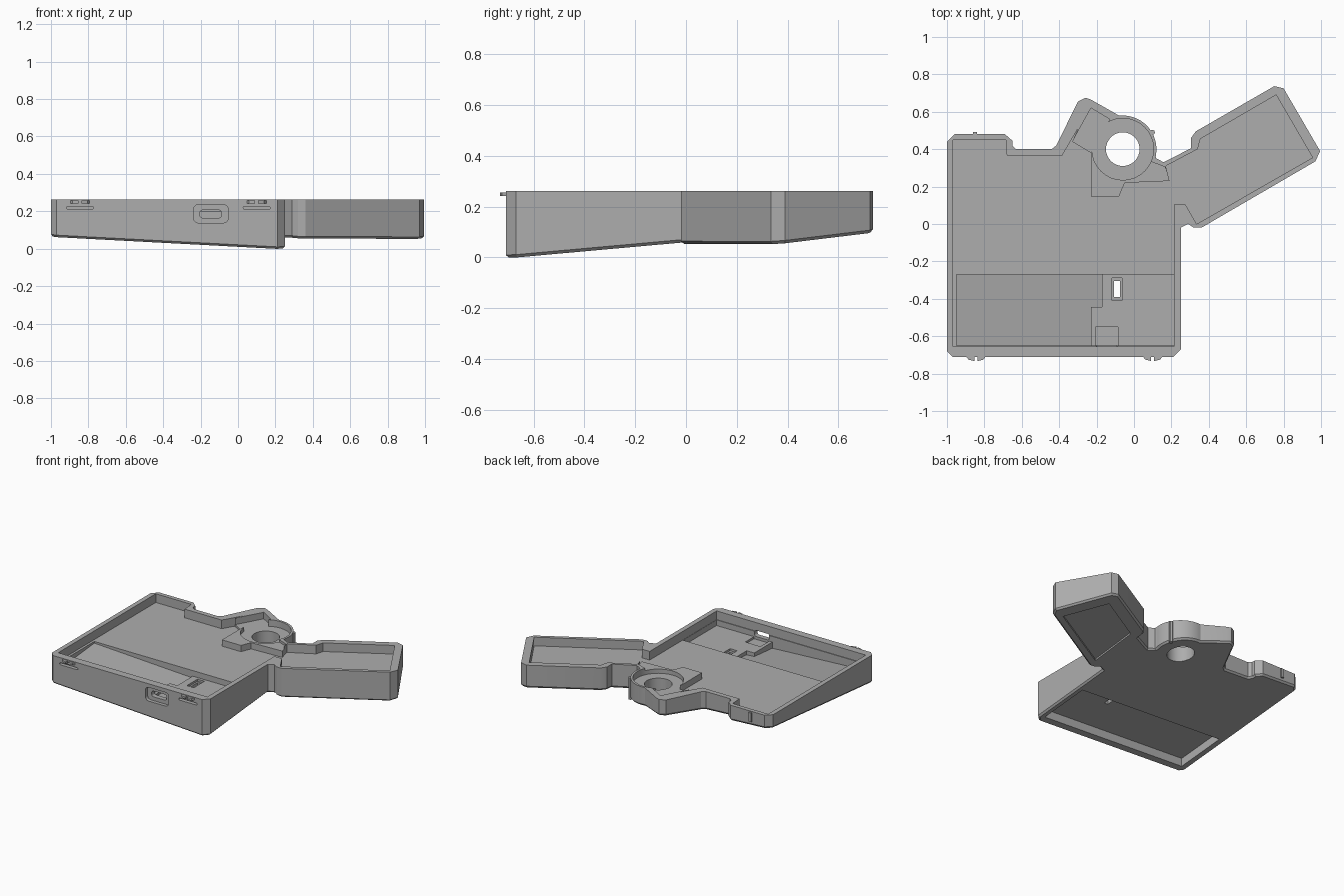
import bpy, bmesh
from math import sin, cos, radians

if "Cube" in bpy.data.objects:
    bpy.data.objects.remove(bpy.data.objects["Cube"])

grey = bpy.data.materials.new("plain grey")
grey.use_nodes = True
grey.diffuse_color = (0.42, 0.42, 0.42, 1)
grey.node_tree.nodes["Principled BSDF"].inputs["Base Color"].default_value = grey.diffuse_color
TOP = 0.262


def base(x, y):
    """Height of the sloping underside."""
    return 0.077 - 0.053 * x + 0.09 * y


def above(offset):
    return lambda x, y: base(x, y) + offset


def flat(z):
    return lambda x, y: z


def arc(cx, cy, r, a0=0, a1=348.75, n=32):
    step = (a1 - a0) / (n - 1)
    return [(cx + r * cos(radians(a0 + i * step)), cy + r * sin(radians(a0 + i * step)))
            for i in range(n)]


def box(x0, x1, y0, y1):
    return [(x0, y0), (x1, y0), (x1, y1), (x0, y1)]


def pill(x0, x1, y0, y1, r):
    """Rounded rectangle."""
    pts = []
    for cx, cy, a in ((x1 - r, y1 - r, 0), (x0 + r, y1 - r, 90),
                      (x0 + r, y0 + r, 180), (x1 - r, y0 + r, 270)):
        pts += arc(cx, cy, r, a, a + 90, 5)
    return pts


def prism(name, pts, low, high, edge=0):
    """Extrude an outline between two height functions, with an optional lower chamfer."""
    bm = bmesh.new()
    lo = [bm.verts.new((x, y, low(x, y))) for x, y in pts]
    hi = [bm.verts.new((x, y, high(x, y))) for x, y in pts]
    bottom = bm.faces.new(lo[::-1])
    bm.faces.new(hi)
    for i in range(len(pts)):
        j = (i + 1) % len(pts)
        bm.faces.new((lo[i], lo[j], hi[j], hi[i]))
    bmesh.ops.recalc_face_normals(bm, faces=bm.faces)
    if edge:
        bmesh.ops.inset_region(bm, faces=[bottom], thickness=edge, depth=edge)
    mesh = bpy.data.meshes.new(name)
    bm.to_mesh(mesh)
    bm.free()
    mesh.materials.append(grey)
    ob = bpy.data.objects.new(name, mesh)
    bpy.context.collection.objects.link(ob)
    return ob


def front_prism(name, pts, y0, y1):
    """Extrude an x-z outline along y."""
    ob = prism(name, pts, flat(-y1), flat(-y0))
    for v in ob.data.vertices:
        x, z, d = v.co
        v.co = (x, -d, z)
    return ob


def cut(ob, cutter):
    cutter.hide_render = True
    mod = ob.modifiers.new("cut", "BOOLEAN")
    mod.operation, mod.solver, mod.object = "DIFFERENCE", "EXACT", cutter
    bpy.context.view_layer.update()
    graph = bpy.context.evaluated_depsgraph_get()
    mesh = bpy.data.meshes.new_from_object(ob.evaluated_get(graph))
    ob.modifiers.clear()
    ob.data = mesh
    bpy.data.objects.remove(cutter)


# Outer shell with sloping underside
pivot = (-0.06, 0.4)
outline = [(-1, -.68), (-.97, -.71), (.21, -.71), (.25, -.67), (.25, -.02), (.29, 0),
           (.32, -.02), (.36, -.02), (.97, .335), (.995, .39), (.8, .725), (.75, .737),
           (.33, .495), (.305, .46), (.305, .405), (.158, .33), (.118, .352)]
outline += arc(*pivot, .18, -12, 96, 18)
outline += [(-.23, .665), (-.26, .675), (-.3, .655), (-.415, .42), (-.44, .4), (-.63, .4),
            (-.65, .42), (-.65, .445), (-.69, .48), (-.96, .48), (-1, .44)]
tray = prism("tray", outline, above(.008), flat(TOP), .012)

# Main cavity leaving a rim and the pivot block
cavity = [(-.967, -.655), (.215, -.655), (.215, .105), (.275, .105), (.335, .0), (.955, .355),
          (.76, .69), (.355, .455), (.34, .4), (.17, .31), (.19, .23), (-.05, .22),
          (-.08, .147), (-.23, .147), (-.23, .38), (-.33, .44), (-.3, .51), (-.385, .365),
          (-.68, .365), (-.685, .45), (-.967, .45)]
cut(tray, prism("cavity", cavity, flat(.2), flat(.4)))

# Lowered pivot block, hinge pocket, round seat and through hole
block = [(-.235, .14), (-.075, .14), (-.045, .215), (.2, .215), (.165, .305), (.1, .33),
         (-.06, .4), (-.235, .39)]
hinge = [(-.33, .44), (-.23, .38), (-.13, .56), (-.23, .62)]
cut(tray, prism("block_cut", block, flat(.245), flat(.4)))
cut(tray, prism("hinge_pocket", hinge, flat(.215), flat(.4)))
cut(tray, prism("round_seat", arc(*pivot, .165), flat(.215), flat(.4)))
cut(tray, prism("pivot_hole", arc(*pivot, .09), flat(-.2), flat(.4)))

# Front bay, sloping with the underside, beside the raised board platform
bay = [(-.95, -.65), (-.23, -.65), (-.23, -.445), (-.17, -.445), (-.17, -.27), (-.95, -.27)]
board = [(-.231, -.65), (.213, -.65), (.213, -.27), (-.171, -.27), (-.171, -.444), (-.231, -.444)]
cut(tray, prism("bay_cut", bay, above(.085), flat(.4)))
cut(tray, prism("board_cut", board, flat(.16), flat(.4)))
cut(tray, prism("connector_seat", box(-.205, -.085, -.65, -.55), flat(.145), flat(.4)))
cut(tray, prism("switch_seat", box(-.118, -.063, -.41, -.29), flat(.145), flat(.4)))
cut(tray, prism("switch_hole", box(-.106, -.076, -.39, -.305), flat(-.2), flat(.4)))

# Recesses below the bay and the arm
arm = [(.37, .05), (.9, .355), (.74, .63), (.38, .42)]
cut(tray, prism("under_recess", box(-.95, .21, -.65, -.27), flat(-.2), above(.055)))
cut(tray, prism("arm_recess", arm, flat(-.2), above(.008)))

# Front port and clip grooves
cut(tray, front_prism("port_recess", pill(-.237, -.053, .138, .236, .025), -.8, -.685))
cut(tray, front_prism("port_hole", pill(-.205, -.087, .165, .206, .015), -.8, -.62))
for x in (-.845, .1):
    cut(tray, front_prism("groove", pill(x - .072, x + .072, .211, .226, .007), -.8, -.68))

# Paired clip tabs on the front
for i, x in enumerate((-.845, .1)):
    for side, s in (("left", 1), ("right", -1)):
        tab = [(x + s * .008, -.705), (x + s * .055, -.705), (x + s * .04, -.725), (x + s * .008, -.733)]
        prism(f"clip_tab_{side}_{i + 1}", tab, flat(.242), flat(.257))

# Small latch nubs on the back and pivot wall
prism("back_nub", box(-.86, -.84, .475, .492), flat(.19), flat(.255))
prism("pivot_nub", arc(.098, .49, .014, n=8, a1=315), flat(.1), flat(.255))

for ob in list(bpy.context.collection.objects):
    if ob.type == "MESH" and ob.data.materials and ob.data.materials[0] == grey:
        bpy.ops.object.select_all(action="DESELECT")
        ob.select_set(True)
        bpy.context.view_layer.objects.active = ob
        bpy.ops.object.shade_smooth_by_angle(angle=radians(25))
